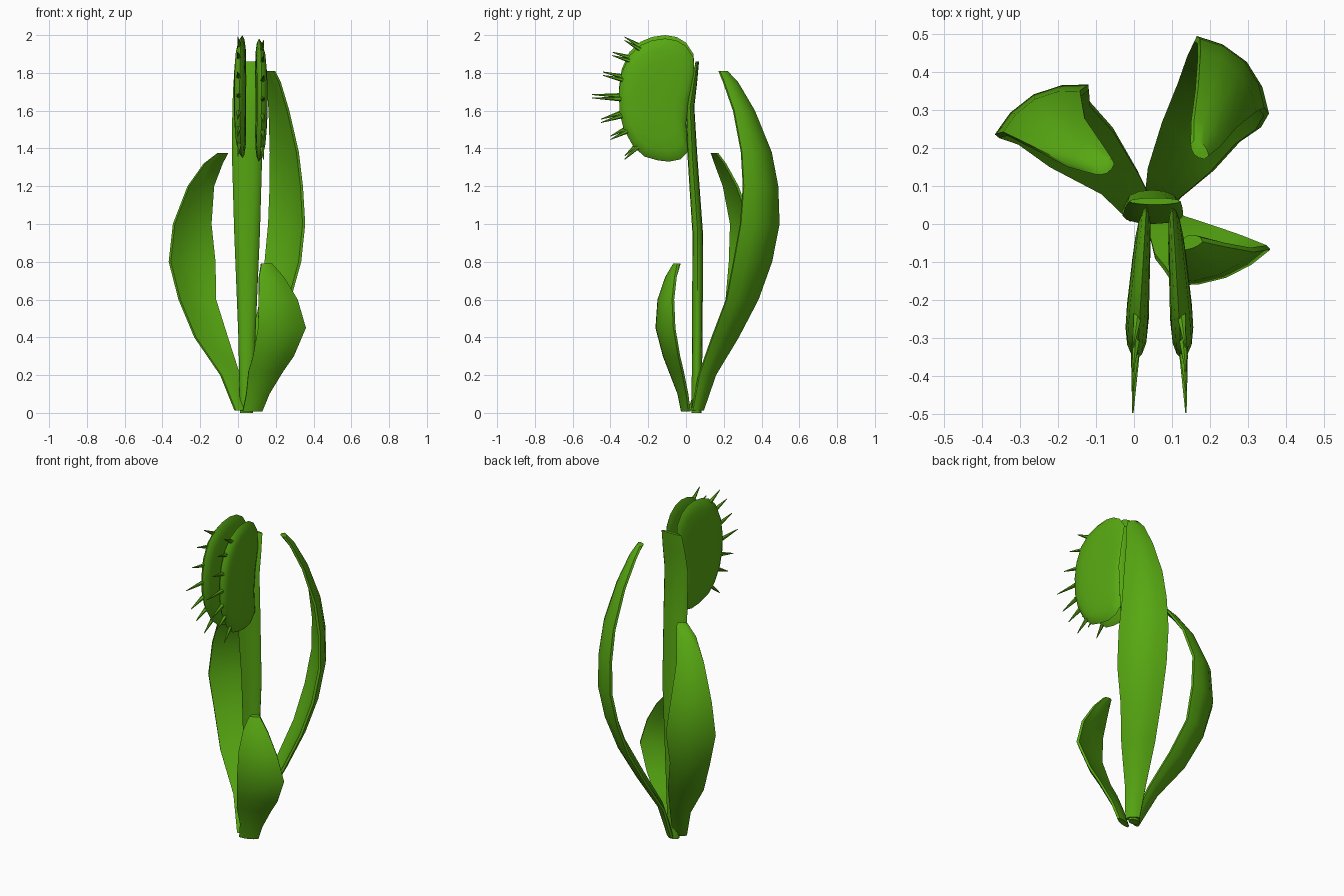
import bpy, bmesh, math
from mathutils import Vector

green = bpy.data.materials.new("leaf_green")
green.diffuse_color = (0.095, 0.39, 0.006, 1)


def finish(name, bm, angle=45):
    bmesh.ops.recalc_face_normals(bm, faces=bm.faces)
    me = bpy.data.meshes.new(name)
    bm.to_mesh(me)
    bm.free()
    ob = bpy.data.objects.new(name, me)
    bpy.context.collection.objects.link(ob)
    me.materials.append(green)
    bpy.ops.object.select_all(action='DESELECT')
    ob.select_set(True)
    bpy.context.view_layer.objects.active = ob
    bpy.ops.object.shade_smooth_by_angle(angle=math.radians(angle))
    return ob


def loft(bm, rings):
    """Skin closed rings of equal size and cap both ends."""
    rows = [[bm.verts.new(p) for p in ring] for ring in rings]
    n = len(rows[0])
    for a, b in zip(rows, rows[1:]):
        for i in range(n):
            j = (i + 1) % n
            bm.faces.new((a[i], a[j], b[j], b[i]))
    bm.faces.new(rows[0][::-1])
    bm.faces.new(rows[-1])


def leaf(name, across, outward, bow, sections):
    """Curved blade: each section is (z, centre x, centre y, half width)."""
    w, n = Vector((*across, 0)), Vector((*outward, 0))
    steps = [-1, -0.55, 0, 0.55, 1]
    rings = []
    for z, x, y, hw in sections:
        c = Vector((x, y, z))
        b = bow * hw / 0.14
        outer = [c + w * hw * t + n * (b * (1 - t * t) + 0.008) for t in steps]
        inner = [c + w * hw * t * 0.96 + n * ((b - 0.022) * (1 - t * t) - 0.006)
                 for t in steps[::-1]]
        rings.append(outer + inner)
    bm = bmesh.new()
    loft(bm, rings)
    finish(name, bm, 50)


# Three blades rising from the base and curling back inwards
leaf("back_left_leaf", (0.88, 0.47), (-0.47, 0.88), 0.045, [
    (0.012, 0.02, 0.03, 0.04), (0.2, -0.04, 0.11, 0.058), (0.4, -0.14, 0.20, 0.10),
    (0.6, -0.213, 0.265, 0.112), (0.8, -0.24, 0.295, 0.14), (1.0, -0.24, 0.29, 0.115),
    (1.2, -0.195, 0.235, 0.078), (1.32, -0.13, 0.18, 0.055), (1.375, -0.08, 0.15, 0.03)])
leaf("back_right_leaf", (0.68, -0.73), (0.73, 0.68), 0.05, [
    (0.012, 0.06, 0.06, 0.04), (0.2, 0.08, 0.11, 0.06), (0.4, 0.14, 0.205, 0.095),
    (0.6, 0.195, 0.295, 0.115), (0.8, 0.235, 0.35, 0.138), (1.0, 0.255, 0.388, 0.14),
    (1.2, 0.253, 0.392, 0.125), (1.38, 0.243, 0.37, 0.108), (1.6, 0.215, 0.305, 0.075),
    (1.75, 0.187, 0.235, 0.05), (1.81, 0.172, 0.195, 0.028)])
leaf("front_leaf", (0.94, 0.35), (0.35, -0.94), 0.03, [
    (0.008, 0.075, 0.0, 0.055), (0.1, 0.103, -0.015, 0.065), (0.22, 0.145, -0.05, 0.098),
    (0.3, 0.185, -0.075, 0.115), (0.45, 0.23, -0.107, 0.135), (0.6, 0.21, -0.105, 0.11),
    (0.72, 0.175, -0.078, 0.07), (0.79, 0.15, -0.05, 0.03)])

# Flattened stalk, widening upwards: (z, centre x, centre y, half width, half depth)
stalk = [(0.0, 0.045, 0.055, 0.035, 0.026), (0.4, 0.047, 0.06, 0.045, 0.028),
         (0.95, 0.048, 0.062, 0.068, 0.028), (1.36, 0.048, 0.034, 0.08, 0.026),
         (1.62, 0.05, 0.022, 0.08, 0.022), (1.75, 0.052, 0.042, 0.076, 0.017),
         (1.86, 0.055, 0.06, 0.068, 0.009)]
bm = bmesh.new()
loft(bm, [[(x + hw * math.cos(a), y + hd * math.sin(a), z)
           for a in (math.tau * k / 12 for k in range(12))] for z, x, y, hw, hd in stalk])
finish("stalk", bm)

# Trap lobes: one side outline (y, z), puffed to a lens and mirrored
outline = [(0.045, 1.80), (0.04, 1.90), (0.0, 1.96), (-0.05, 1.99), (-0.11, 2.0), (-0.18, 1.99),
           (-0.24, 1.965), (-0.30, 1.91), (-0.34, 1.82), (-0.355, 1.72), (-0.352, 1.61),
           (-0.33, 1.52), (-0.28, 1.43), (-0.22, 1.375), (-0.15, 1.355), (-0.09, 1.348),
           (-0.03, 1.36), (0.01, 1.40), (0.0, 1.55), (0.015, 1.68)]
# (scale, sideways offset), outer face to rim to inner face
shell = [(0.3, -0.038), (0.6, -0.036), (0.82, -0.029), (0.94, -0.017),
         (1.0, 0.0), (0.94, 0.012), (0.8, 0.021), (0.5, 0.024)]
# Bristles: rim base (y, z) and tip (y, z)
bristles = [((-0.24, 1.94), (-0.325, 1.99)), ((-0.29, 1.88), (-0.39, 1.91)),
            ((-0.33, 1.78), (-0.44, 1.805)), ((-0.345, 1.68), (-0.498, 1.685)),
            ((-0.34, 1.59), (-0.45, 1.555)), ((-0.31, 1.51), (-0.40, 1.465)),
            ((-0.25, 1.43), (-0.325, 1.36))]
CY, CZ, MID = -0.15, 1.675, 0.067


def spread(y):
    """Gap of a lobe's rim from the trap's middle, opening to the front."""
    return 0.034 + 0.024 * max(0, min(1, (0.05 - y) / 0.4))


for side, label, drop in ((-1, "left", 0.0), (1, "right", -0.018)):
    bm = bmesh.new()
    rings = []
    for s, off in shell:
        ring = []
        for y, z in outline:
            py, pz = CY + (y - CY) * s, CZ + (z - CZ) * s
            puff = 0.55 + 0.45 * min(1, (0.05 - py) / 0.3)
            ring.append((MID + side * (spread(py) - off * puff), py, pz + drop))
        rings.append(ring)
    loft(bm, rings)
    finish(label + "_trap_lobe", bm, 50)

    # Row of pointed bristles along the front rim
    bm = bmesh.new()
    for (y0, z0), (y1, z1) in bristles:
        a = Vector((MID + side * (spread(y0) + 0.006), y0, z0 + drop))
        b = Vector((MID + side * (spread(y1) + 0.012), y1, z1 + drop))
        d = b - a
        made = bmesh.ops.create_cone(bm, cap_ends=True, segments=6, radius1=0.013,
                                     radius2=0.002, depth=d.length)
        m = d.to_track_quat('Z', 'Y').to_matrix().to_4x4()
        m.translation = (a + b) / 2
        bmesh.ops.transform(bm, matrix=m, verts=made["verts"])
    finish(label + "_bristles", bm)
